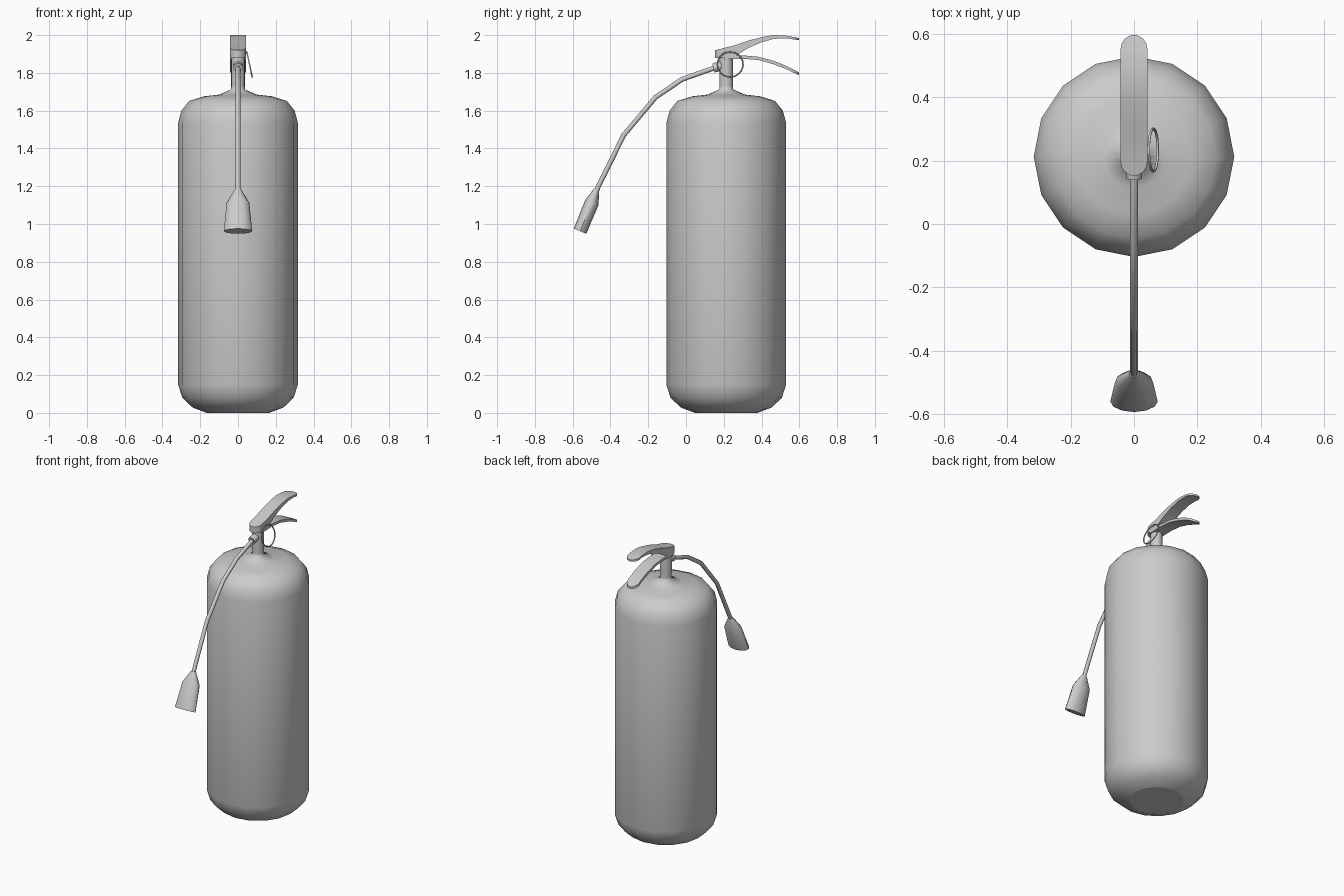
import bpy
import bmesh
from math import sin, cos, pi, radians, sqrt
from mathutils import Vector

cube = bpy.data.objects.get("Cube")
if cube:
    bpy.data.objects.remove(cube, do_unlink=True)

AXIS_Y = 0.213  # centre line of the tank

grey = bpy.data.materials.new("light grey")
grey.use_nodes = True
COLOUR = (0.6, 0.6, 0.6, 1)
grey.diffuse_color = COLOUR
grey.node_tree.nodes["Principled BSDF"].inputs["Base Color"].default_value = COLOUR


def loft(name, rings, angle=50):
    """Skin a list of equal-length point rings, with flat caps."""
    bm = bmesh.new()
    loops = [[bm.verts.new(p) for p in ring] for ring in rings]
    n = len(loops[0])
    for a, b in zip(loops, loops[1:]):
        for i in range(n):
            j = (i + 1) % n
            bm.faces.new((a[i], a[j], b[j], b[i]))
    caps = [bm.faces.new(loops[0]), bm.faces.new(loops[-1])]
    bmesh.ops.recalc_face_normals(bm, faces=bm.faces)
    cap_ids = len(bm.faces) - len(caps)
    mesh = bpy.data.meshes.new(name)
    bm.to_mesh(mesh)
    bm.free()
    obj = bpy.data.objects.new(name, mesh)
    bpy.context.collection.objects.link(obj)
    mesh.materials.append(grey)
    bpy.ops.object.select_all(action="DESELECT")
    obj.select_set(True)
    bpy.context.view_layer.objects.active = obj
    bpy.ops.object.shade_smooth_by_angle(angle=radians(angle))
    for face in mesh.polygons[cap_ids:]:
        face.use_smooth = False
    return obj


def oval(centre, u, v, n):
    """Ring of n points around centre, spanned by half axes u and v."""
    return [centre + u * cos(2 * pi * i / n) + v * sin(2 * pi * i / n) for i in range(n)]


def turned(name, profile, n, angle=50):
    """Solid of revolution about the tank axis from (radius, height) pairs."""
    return loft(name, [oval(Vector((0, AXIS_Y, z)), Vector((r, 0, 0)), Vector((0, r, 0)), n)
                       for r, z in profile], angle)


X = Vector((1, 0, 0))


def sweep(name, stations, n):
    """Tube in the x = 0 plane from (y, z, half width, half depth) stations."""
    pts = [Vector((0, y, z)) for y, z, _, _ in stations]
    rings = []
    for i, (_, _, w, d) in enumerate(stations):
        along = (pts[min(i + 1, len(pts) - 1)] - pts[max(i - 1, 0)]).normalized()
        rings.append(oval(pts[i], X * w, along.cross(X) * d, n))
    return loft(name, rings)


def lever(name, stations, half, round_front):
    """Flat handle from (y, top, bottom) stations, with rounded ends in plan."""
    def heights(y):
        for a, b in zip(stations, stations[1:]):
            if y <= b[0] + 1e-6:
                t = (y - a[0]) / (b[0] - a[0])
                return [a[k] + t * (b[k] - a[k]) for k in (1, 2)]
        return stations[-1][1:]

    start, end = stations[0][0], stations[-1][0]
    steps = [half * (1 - cos(k * pi / 8)) for k in range(5)]
    ys = {s[0] for s in stations[1:-1]} | {end - s for s in steps}
    ys |= {start + s for s in steps} if round_front else {start}
    rings = []
    for y in sorted(ys):
        gap = min(end - y, y - start if round_front else half, half)
        w = max(sqrt(max(half ** 2 - (half - gap) ** 2, 0)), 0.008)
        top, low = heights(y)
        rings.append([(-w, y, low), (w, y, low), (w, y, top), (-w, y, top)])
    return loft(name, rings, 35)


# Tank with rounded base and shoulder, blending up into the neck
turned("tank", [(0.165, 0), (0.24, 0.028), (0.295, 0.08), (0.317, 0.15),
                (0.317, 1.535), (0.3, 1.6), (0.258, 1.652), (0.18, 1.676),
                (0.1, 1.685), (0.037, 1.712), (0.036, 1.73)], 16, 80)

# Valve neck
turned("valve_neck", [(0.036, 1.71), (0.036, 1.9)], 16)

# Squeeze levers
lever("upper_lever", [(0.153, 1.92, 1.878), (0.255, 1.945, 1.885), (0.33, 1.971, 1.932),
                      (0.4, 1.989, 1.962), (0.465, 2.0, 1.98), (0.53, 1.997, 1.983),
                      (0.597, 1.985, 1.973)], 0.042, True)
lever("lower_lever", [(0.2, 1.89, 1.872), (0.3, 1.893, 1.875), (0.385, 1.885, 1.868),
                      (0.465, 1.864, 1.845), (0.53, 1.838, 1.82),
                      (0.597, 1.803, 1.788)], 0.042, False)

# Hose collar, hose and flattened nozzle
sweep("hose_collar", [(0.19, 1.838, 0.025, 0.025), (0.145, 1.826, 0.025, 0.025)], 12)
sweep("hose", [(0.17, 1.832, 0.013, 0.013), (0.12, 1.816, 0.013, 0.013),
               (-0.02, 1.766, 0.013, 0.013), (-0.16, 1.672, 0.013, 0.013),
               (-0.33, 1.47, 0.013, 0.013), (-0.478, 1.17, 0.013, 0.013)], 8)
sweep("nozzle", [(-0.472, 1.185, 0.016, 0.014), (-0.499, 1.112, 0.06, 0.038),
                 (-0.561, 0.962, 0.075, 0.036)], 12)

# Safety pin and its tilted pull ring
pin_z = 1.908
loft("safety_pin", [oval(Vector((x, 0.235, pin_z)), Vector((0, 0.005, 0)),
                         Vector((0, 0, 0.005)), 8) for x in (0, 0.05)])
bpy.ops.mesh.primitive_torus_add(major_radius=0.068, minor_radius=0.004,
                                 major_segments=24, minor_segments=6,
                                 location=(0.061, 0.234, 1.845),
                                 rotation=(0, radians(90 - 12), 0))
ring = bpy.context.object
ring.name = "pull_ring"
ring.data.materials.append(grey)
bpy.ops.object.shade_smooth_by_angle(angle=radians(60))
